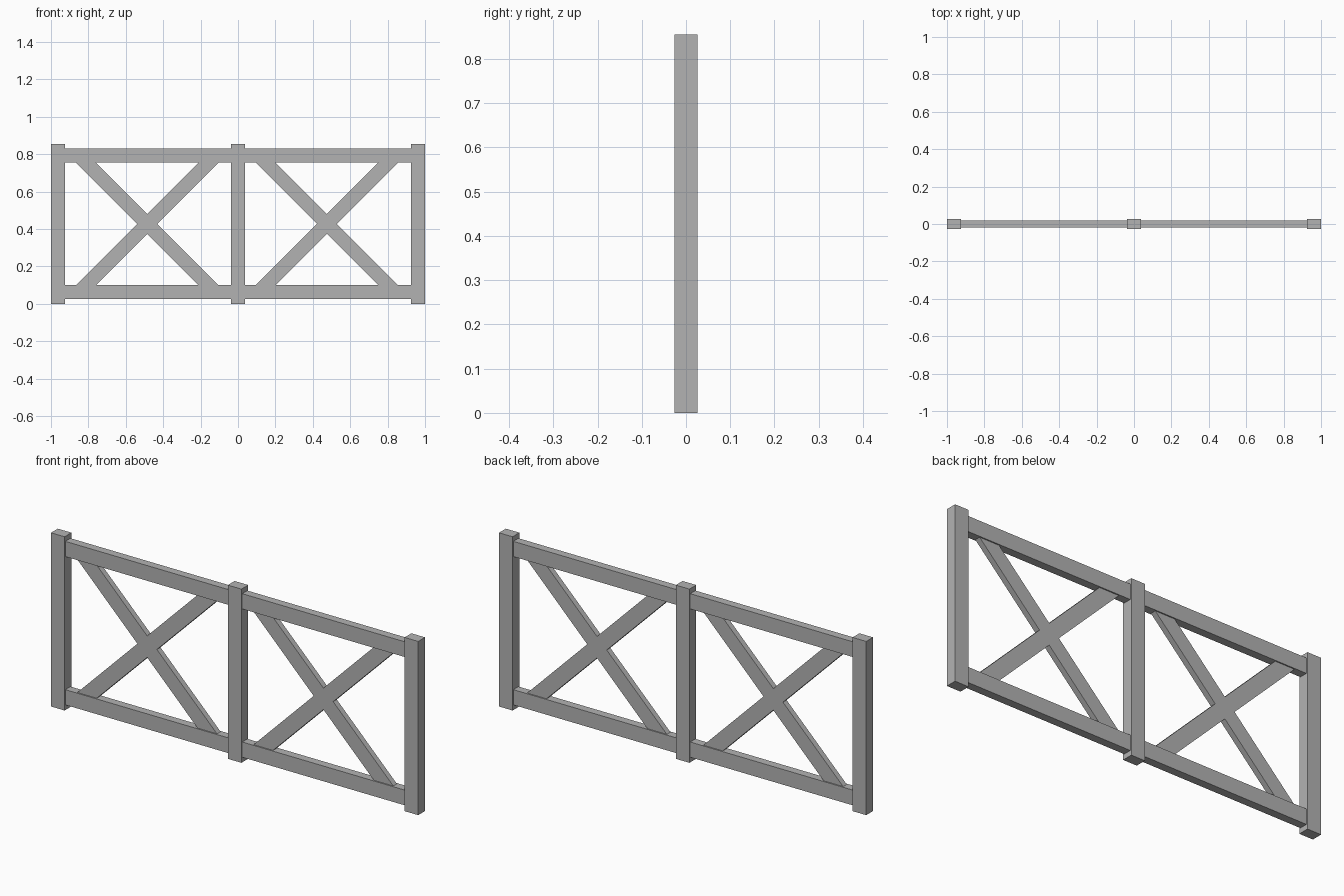
import bpy
import math

cube = bpy.data.objects.get("Cube")
if cube:
    bpy.data.objects.remove(cube, do_unlink=True)

grey = bpy.data.materials.new("plain_grey")
grey.use_nodes = True
colour = (0.45, 0.45, 0.45, 1)
grey.diffuse_color = colour
grey.node_tree.nodes["Principled BSDF"].inputs["Base Color"].default_value = colour

HEIGHT = 0.855
MID = HEIGHT / 2
POST = 0.074    # post width
BEAM = 0.075    # rail and brace width


def beam(name, centre, size, angle=0):
    """Box beam, turned in the plane of the fence."""
    bpy.ops.mesh.primitive_cube_add(size=1, location=centre)
    ob = bpy.context.object
    ob.name = name
    ob.scale = size
    bpy.ops.object.transform_apply(location=False, rotation=False, scale=True)
    ob.rotation_euler.y = angle
    ob.data.materials.append(grey)
    return ob


# Upright posts
for name, x in (("right_post", -1 + POST / 2), ("middle_post", 0), ("left_post", 1 - POST / 2)):
    beam(name, (x, 0, MID), (POST, 0.053, HEIGHT))

# Each panel: two rails between the posts and a crossed pair of braces
span = 1 - 1.5 * POST
for side, sign, cross_x in (("right", -1, -0.485), ("left", 1, 0.475)):
    for level, z in (("lower", 0.0625), ("upper", HEIGHT - 0.0625)):
        beam(f"{side}_{level}_rail", (sign * (POST + span) / 2, 0, z), (span, 0.04, BEAM))
    for lean, turn in (("rising", -1), ("falling", 1)):
        beam(f"{side}_{lean}_brace", (cross_x, 0, MID), (1.032, 0.028, BEAM), turn * math.pi / 4)
